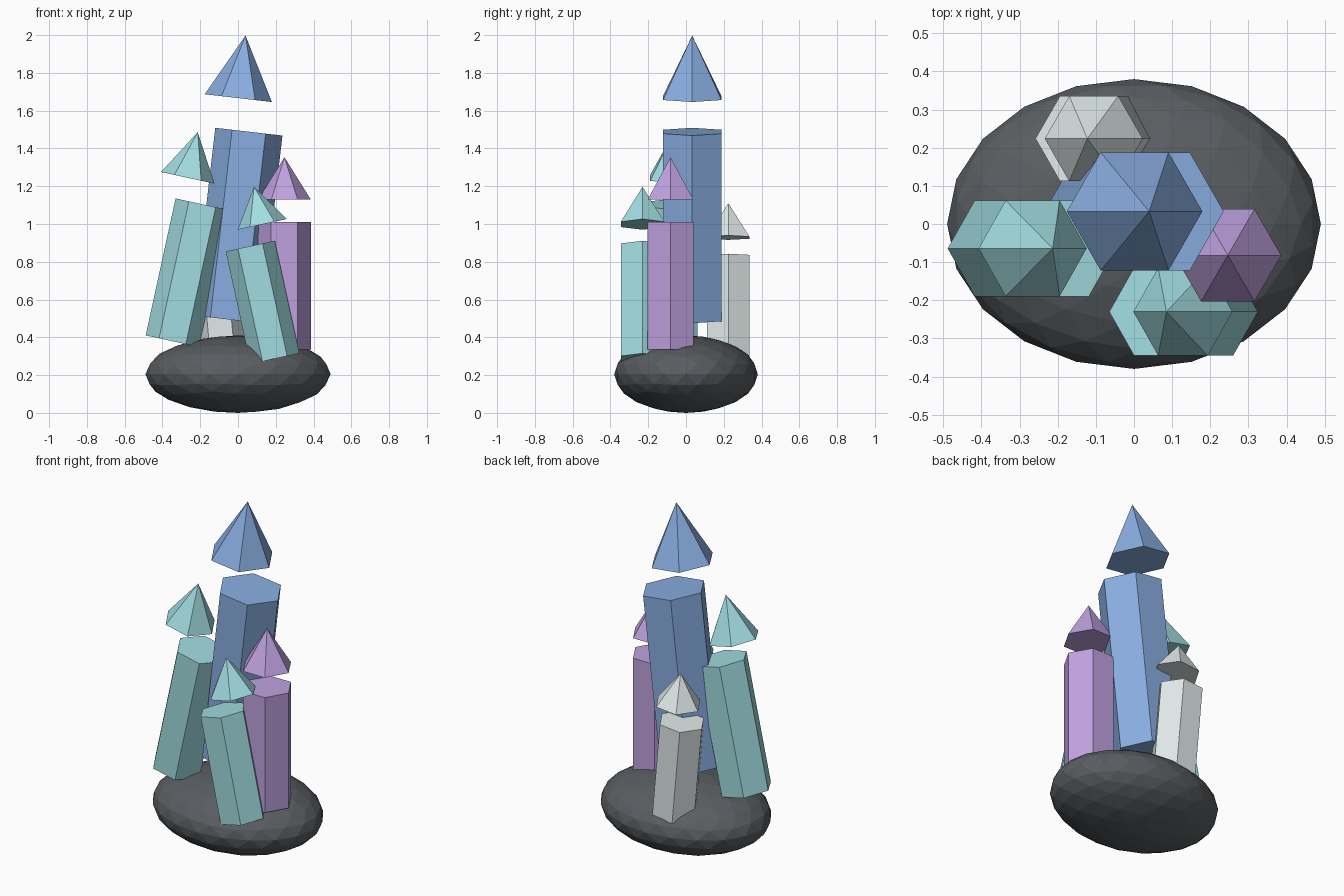
import bpy, math
from mathutils import Matrix

if "Cube" in bpy.data.objects:
    bpy.data.objects.remove(bpy.data.objects["Cube"])


def material(name, rgb):
    m = bpy.data.materials.new(name)
    m.diffuse_color = (*rgb, 1)
    m.use_nodes = True
    m.node_tree.nodes["Principled BSDF"].inputs["Base Color"].default_value = m.diffuse_color
    return m


blue = material("blue", (0.25, 0.42, 0.75))
teal = material("teal", (0.36, 0.72, 0.75))
purple = material("purple", (0.52, 0.36, 0.74))
white = material("white", (0.75, 0.82, 0.82))
stone = material("stone", (0.10, 0.11, 0.12))

# rock base
bpy.ops.mesh.primitive_ico_sphere_add(subdivisions=3, radius=1, location=(0, 0, 0.205))
rock = bpy.context.object
rock.name = "rock_base"
rock.scale = (0.49, 0.38, 0.205)
rock.data.materials.append(stone)


def hex_part(name, r_top, r, height, loc, tilt, mat):
    bpy.ops.mesh.primitive_cone_add(vertices=6, radius1=r, radius2=r_top, depth=height)
    ob = bpy.context.object
    ob.name = name
    ob.data.transform(Matrix.Rotation(math.pi / 6, 4, 'Z'))
    ob.location = loc
    ob.rotation_euler.y = math.radians(tilt)
    ob.data.materials.append(mat)


# crystal shaft with a floating pointed tip, both leaning sideways
def crystal(name, x, y, z, r, length, tilt, mat):
    hex_part(name + "_shaft", r, r, length, (x, y, z), tilt, mat)
    shift = 0.18 * length * math.sin(math.radians(tilt))
    hex_part(name + "_tip", 0, r, length / 3, (x + shift, y, z + 0.84 * length), tilt, mat)


crystal("centre_crystal", 0.0, 0.033, 0.992, 0.179, 1.0, 6.6, blue)
crystal("left_crystal", -0.268, -0.064, 0.742, 0.145, 0.742, 12.3, teal)
crystal("right_crystal", 0.246, -0.082, 0.674, 0.14, 0.675, 0, purple)
crystal("front_crystal", 0.13, -0.23, 0.585, 0.133, 0.61, -12.3, teal)
crystal("back_crystal", -0.105, 0.224, 0.557, 0.129, 0.55, -5.2, white)
